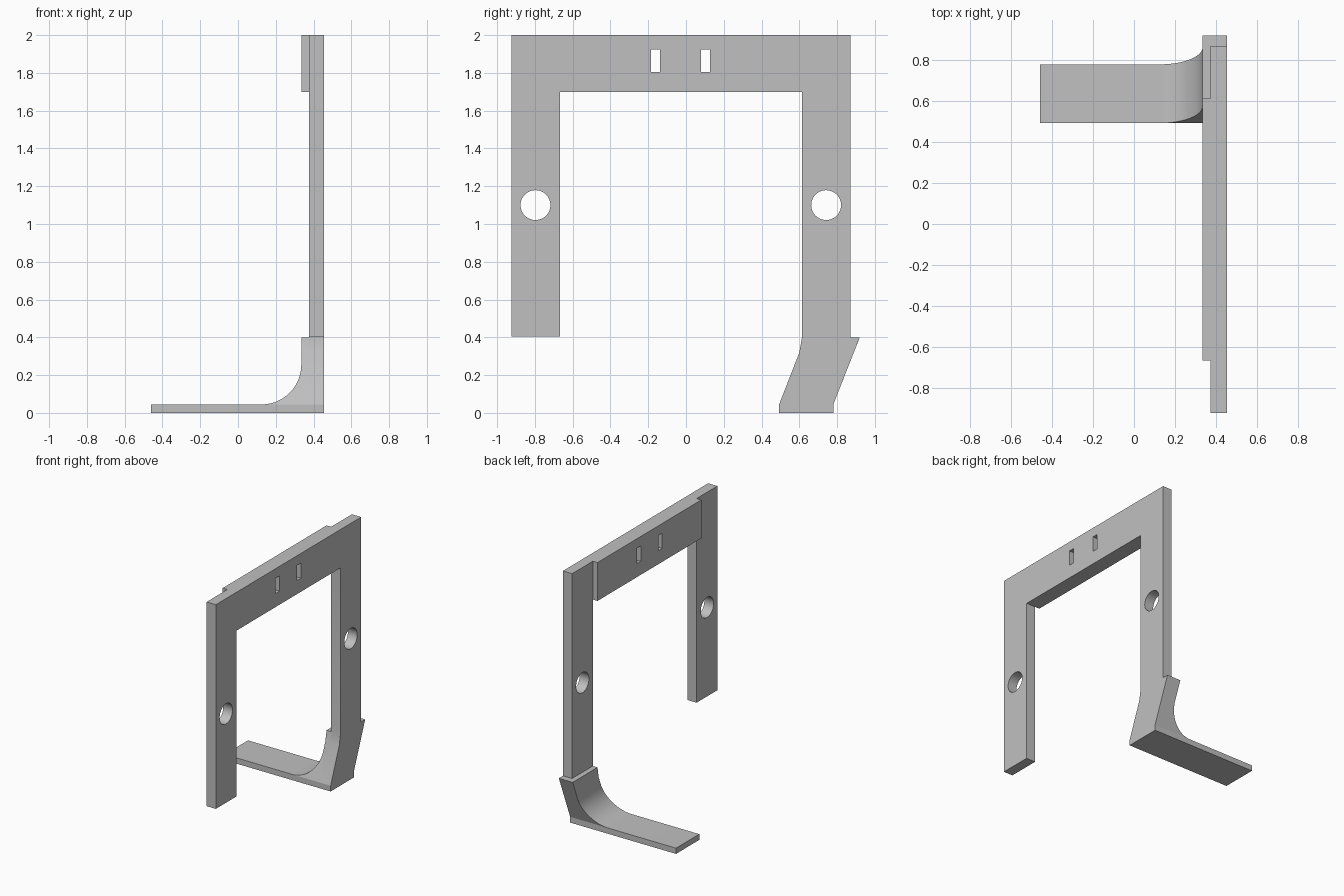
import bpy, bmesh
from math import sin, cos, pi, radians

if "Cube" in bpy.data.objects:
    bpy.data.objects.remove(bpy.data.objects["Cube"])

grey = bpy.data.materials.new("plain grey")
grey.use_nodes = True
grey.diffuse_color = (0.53, 0.53, 0.53, 1)
grey.node_tree.nodes["Principled BSDF"].inputs["Base Color"].default_value = grey.diffuse_color


def prism(name, outline, low, high, axis="X"):
    """Extrude an outline along X (points are y, z) or along Y (points are x, z)."""
    def place(p, d):
        return (d, p[0], p[1]) if axis == "X" else (p[0], d, p[1])
    bm = bmesh.new()
    ends = [[bm.verts.new(place(p, d)) for p in outline] for d in (low, high)]
    for end in ends:
        bm.faces.new(end)
    n = len(outline)
    for i in range(n):
        j = (i + 1) % n
        bm.faces.new((ends[0][i], ends[0][j], ends[1][j], ends[1][i]))
    bmesh.ops.recalc_face_normals(bm, faces=bm.faces)
    mesh = bpy.data.meshes.new(name)
    bm.to_mesh(mesh)
    bm.free()
    obj = bpy.data.objects.new(name, mesh)
    bpy.context.collection.objects.link(obj)
    return obj


def combine(obj, cutter, operation):
    """Apply a boolean and discard the helper."""
    cutter.hide_render = True
    mod = obj.modifiers.new("shape", "BOOLEAN")
    mod.operation, mod.solver, mod.object = operation, "EXACT", cutter
    evaluated = obj.evaluated_get(bpy.context.evaluated_depsgraph_get())
    mesh = bpy.data.meshes.new_from_object(evaluated)
    obj.modifiers.clear()
    obj.data = mesh
    bpy.data.objects.remove(cutter)


def rect(y0, y1, z0, z1):
    return [(y0, z0), (y1, z0), (y1, z1), (y0, z1)]


def arc(x, z, r, start, end, steps):
    angles = [start + (end - start) * i / steps for i in range(steps + 1)]
    return [(x + r * cos(a), z + r * sin(a)) for a in angles]


INNER, MID, OUTER = 0.335, 0.375, 0.455
Y0, Y1, Y2, Y3 = -0.923, -0.667, 0.614, 0.87

# Flat frame with both legs and the outer skin of the bent foot
frame = prism("frame_plate", [
    (Y0, 0.405), (Y1, 0.405), (Y1, 1.7), (Y2, 1.7), (Y2, 0.4), (0.6, 0.32),
    (0.493, 0.045), (0.493, 0), (0.78, 0), (0.78, 0.045), (0.92, 0.4),
    (Y3, 0.4), (Y3, 2), (Y0, 2)], MID, OUTER)

# Thickening pad behind the top bar
pad = prism("top_bar_pad", rect(Y1, Y2, 1.7, 2), INNER, MID)

# Bolt holes in the legs
for y in (-0.797, 0.742):
    hole = prism("hole_cutter", arc(y, 1.1, 0.079, 0, 2 * pi, 48)[:-1], 0.2, 0.6)
    combine(frame, hole, "DIFFERENCE")

# Slots through the top bar and pad
for y in (-0.161, 0.104):
    for part in (frame, pad):
        slot = prism("slot_cutter", rect(y - 0.024, y + 0.024, 1.805, 1.925), 0.2, 0.6)
        combine(part, slot, "DIFFERENCE")

# Foot: curved bracket profile trimmed to the slanted side outline
fillet = arc(0.125, 0.255, 0.21, 0, -pi / 2, 24)
foot = prism("curved_foot", [(MID, 0), (MID, 0.4), (INNER, 0.4)] + fillet
             + [(-0.46, 0.045), (-0.46, 0)], 0.3, 1.1, "Y")
trim = prism("foot_trim", [
    (0.493, -0.1), (0.78, -0.1), (0.78, 0.045), (0.96, 0.501), (0.631, 0.501),
    (Y2, 0.4), (0.6, 0.32), (0.493, 0.045)], -0.8, 0.8)
combine(foot, trim, "INTERSECT")

# Shared finish
for part in (frame, pad, foot):
    part.data.materials.clear()
    part.data.materials.append(grey)
    bpy.ops.object.select_all(action="DESELECT")
    part.select_set(True)
    bpy.context.view_layer.objects.active = part
    bpy.ops.object.shade_smooth_by_angle(angle=radians(15))
